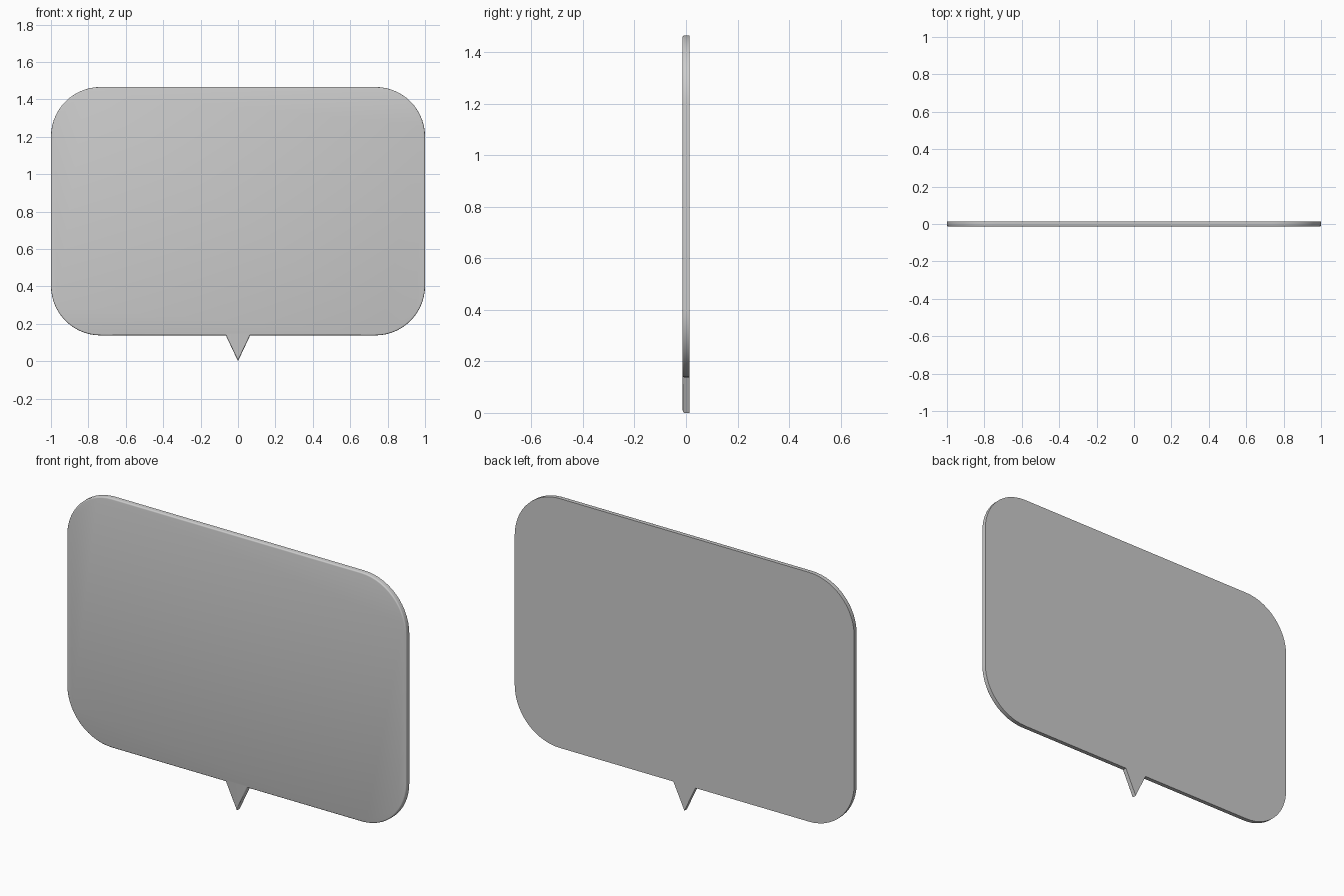
import bpy, bmesh, math

if "Cube" in bpy.data.objects:
    bpy.data.objects.remove(bpy.data.objects["Cube"])

HALF_W, Z_LOW, Z_TOP = 1.0, 0.138, 1.466
RADIUS, DEPTH = 0.265, 0.0135
STEPS = 14


def corner(cx, cz, start):
    """Quarter-circle arc, counter-clockwise from the start angle."""
    pts = []
    for i in range(STEPS + 1):
        a = math.radians(start + 90 * i / STEPS)
        pts.append((cx + RADIUS * math.cos(a), cz + RADIUS * math.sin(a)))
    return pts


# Outline: rounded panel with a small pointed tail under it
cx, low, top = HALF_W - RADIUS, Z_LOW + RADIUS, Z_TOP - RADIUS
outline = [(-0.065, Z_LOW), (0, 0), (0.065, Z_LOW)]
outline += corner(cx, low, 270) + corner(cx, top, 0)
outline += corner(-cx, top, 90) + corner(-cx, low, 180)

# Solid plate
bm = bmesh.new()
front = bm.faces.new([bm.verts.new((x, -DEPTH, z)) for x, z in outline])
back = bm.faces.new([bm.verts.new((x, DEPTH, z)) for x, z in reversed(outline)])
fv, bv = list(front.verts), list(reversed(back.verts))
n = len(fv)
for i in range(n):
    j = (i + 1) % n
    bm.faces.new((fv[i], bv[i], bv[j], fv[j]))
bmesh.ops.recalc_face_normals(bm, faces=bm.faces[:])

# Softened front rim
bmesh.ops.bevel(bm, geom=list(front.edges), offset=0.007, offset_type='OFFSET',
                segments=3, profile=0.5, affect='EDGES')

mesh = bpy.data.meshes.new("speech_bubble_panel")
bm.to_mesh(mesh)
bm.free()
panel = bpy.data.objects.new("speech_bubble_panel", mesh)
bpy.context.collection.objects.link(panel)

# Smooth rounded corners, crisp plate edges
bpy.context.view_layer.objects.active = panel
panel.select_set(True)
bpy.ops.object.shade_smooth_by_angle(angle=math.radians(35))
